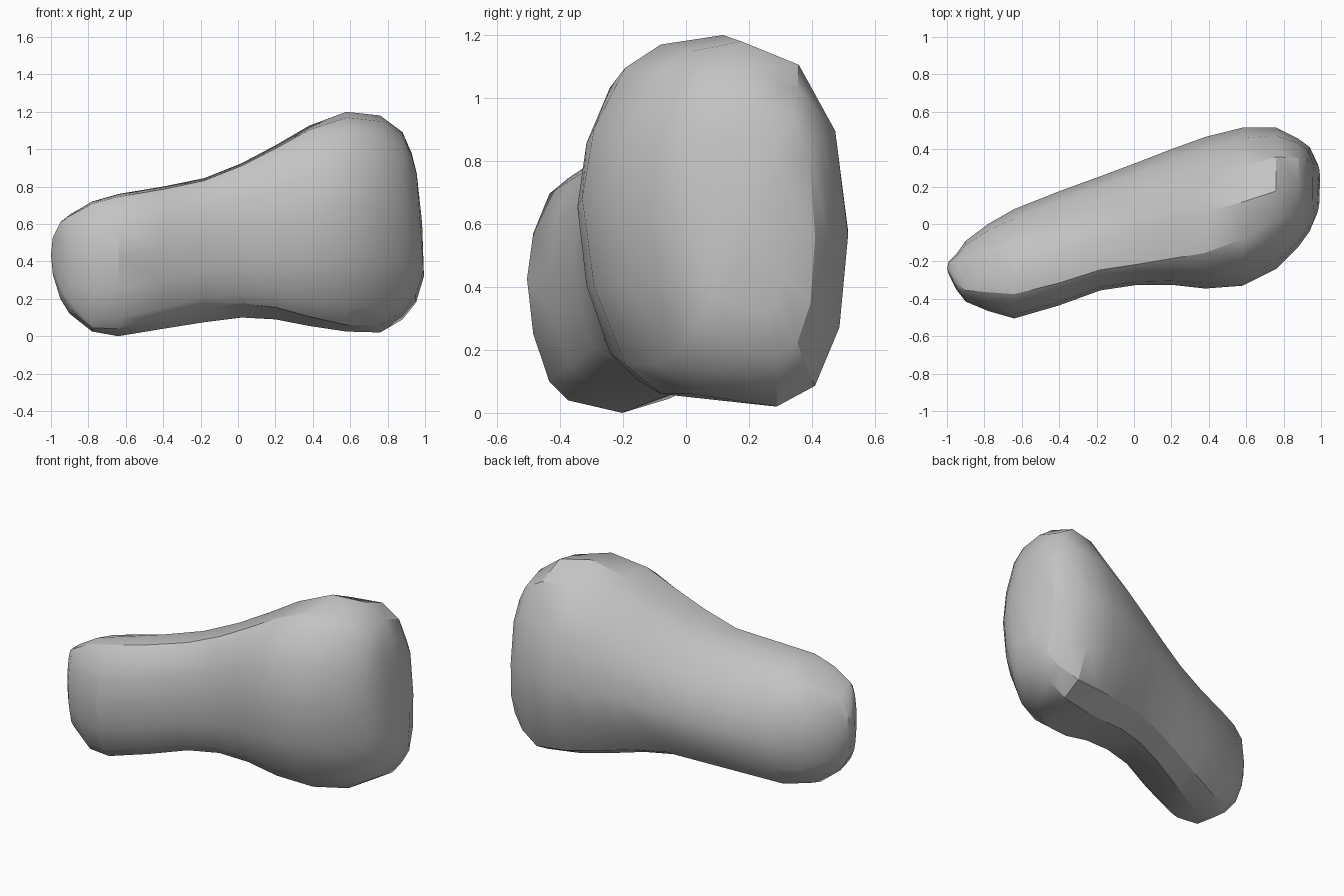
import bpy
import bmesh
import math
from mathutils import Vector

# Remove the default object only
default_cube = bpy.data.objects.get("Cube")
if default_cube:
    bpy.data.objects.remove(default_cube, do_unlink=True)


def make_material(name, colour):
    material = bpy.data.materials.new(name)
    material.use_nodes = True
    material.diffuse_color = colour
    shader = next(node for node in material.node_tree.nodes
                  if node.type == "BSDF_PRINCIPLED")
    shader.inputs["Base Color"].default_value = colour
    return material


def rounded_corner(start, end, centre, fullness, steps=3):
    """Points on a bowed quarter curve, including both of its ends."""
    points = []
    for step in range(steps + 1):
        angle = math.pi / 2 * step / steps
        toward_start = max(math.cos(angle), 0) ** (2 / fullness)
        toward_end = max(math.sin(angle), 0) ** (2 / fullness)
        points.append(centre + (start - centre) * toward_start
                      + (end - centre) * toward_end)
    return points


def cross_section(bm, station):
    """One ring: flat top and underside joined by bowed front and back."""
    x, front, back, bottom, top, shoulder, rise, tilt = station
    width, height = back - front, top - bottom
    top_front = Vector((front + shoulder, top - shoulder * .12))
    top_back = Vector((front + width * (.46 + .12 * x), top))
    front_mid = Vector((front, bottom + height * .56))
    back_mid = Vector((back, bottom + height * .47))
    base_front = Vector((front + shoulder, bottom + rise))
    base_back = Vector((front + width * (.6 + .13 * x), bottom))

    # The back is leaner at the waist and fuller toward both ends
    upper_back = 1.7 + 1.6 * x ** 4
    lower_back = 1.7 + .7 * abs(x)

    # Each quarter turns about the point level with the widest place
    quarters = [(top_front, front_mid, 1.75), (front_mid, base_front, 1.75),
                (base_back, back_mid, lower_back),
                (back_mid, top_back, upper_back)]
    outline = []
    for start, end, fullness in quarters:
        side = start if start in (front_mid, back_mid) else end
        edge = end if side is start else start
        centre = Vector((edge.x, side.y))
        points = rounded_corner(start, end, centre, fullness)
        outline += points[1:] if side is start else points

    middle = (bottom + top) / 2
    return [bm.verts.new((x + tilt * (p.y - middle), p.x, p.y))
            for p in outline]


def cap(bm, ring, bulge):
    """Close an end with a shallow fan."""
    middle = sum((vert.co for vert in ring[1:]), ring[0].co.copy()) / len(ring)
    middle.x += bulge
    tip = bm.verts.new(middle)
    for index, vert in enumerate(ring):
        bm.faces.new((vert, ring[(index + 1) % len(ring)], tip))


def loft(name, stations, material):
    bm = bmesh.new()
    rings = [cross_section(bm, station) for station in stations]
    for ring, following in zip(rings, rings[1:]):
        for index in range(len(ring)):
            after = (index + 1) % len(ring)
            bm.faces.new((ring[index], ring[after],
                          following[after], following[index]))
    cap(bm, rings[0], -.01)
    cap(bm, rings[-1], .01)
    bmesh.ops.recalc_face_normals(bm, faces=bm.faces)
    mesh = bpy.data.meshes.new(name)
    bm.to_mesh(mesh)
    bm.free()
    mesh.materials.append(material)
    stone = bpy.data.objects.new(name, mesh)
    bpy.context.collection.objects.link(stone)
    return stone


# Along the stone: x, front, back, bottom, top, shoulder, rise, tilt
stations = [
    (-.99, -.27, -.2, .33, .53, .02, .02, 0),
    (-.95, -.35, -.16, .2, .61, .03, .03, 0),
    (-.9, -.415, -.09, .12, .65, .06, .03, 0),
    (-.78, -.465, 0, .025, .72, .1, .02, 0),
    (-.64, -.505, .08, 0, .76, .13, .04, 0),
    (-.4, -.435, .175, .04, .8, .12, .055, 0),
    (-.18, -.355, .255, .075, .845, .11, .075, 0),
    (.02, -.325, .33, .1, .925, .11, .075, 0),
    (.2, -.325, .4, .09, 1.02, .14, .065, 0),
    (.38, -.345, .465, .055, 1.125, .19, .05, 0),
    (.58, -.33, .515, .025, 1.2, .25, .035, 0),
    (.76, -.24, .515, .02, 1.18, .26, .04, 0),
    (.88, -.12, .455, .09, 1.09, .18, .04, 0),
    (.94, -.04, .41, .18, .98, .13, .04, -.03),
    (.975, .05, .32, .32, .87, .08, .03, -.07),
]

grey = make_material("stone_grey", (.55, .55, .55, 1))
stone = loft("stone", stations, grey)

# Soft shading with the firm creases kept
for selected in bpy.context.selected_objects:
    selected.select_set(False)
bpy.context.view_layer.objects.active = stone
stone.select_set(True)
bpy.ops.object.shade_smooth_by_angle(angle=math.radians(30))
